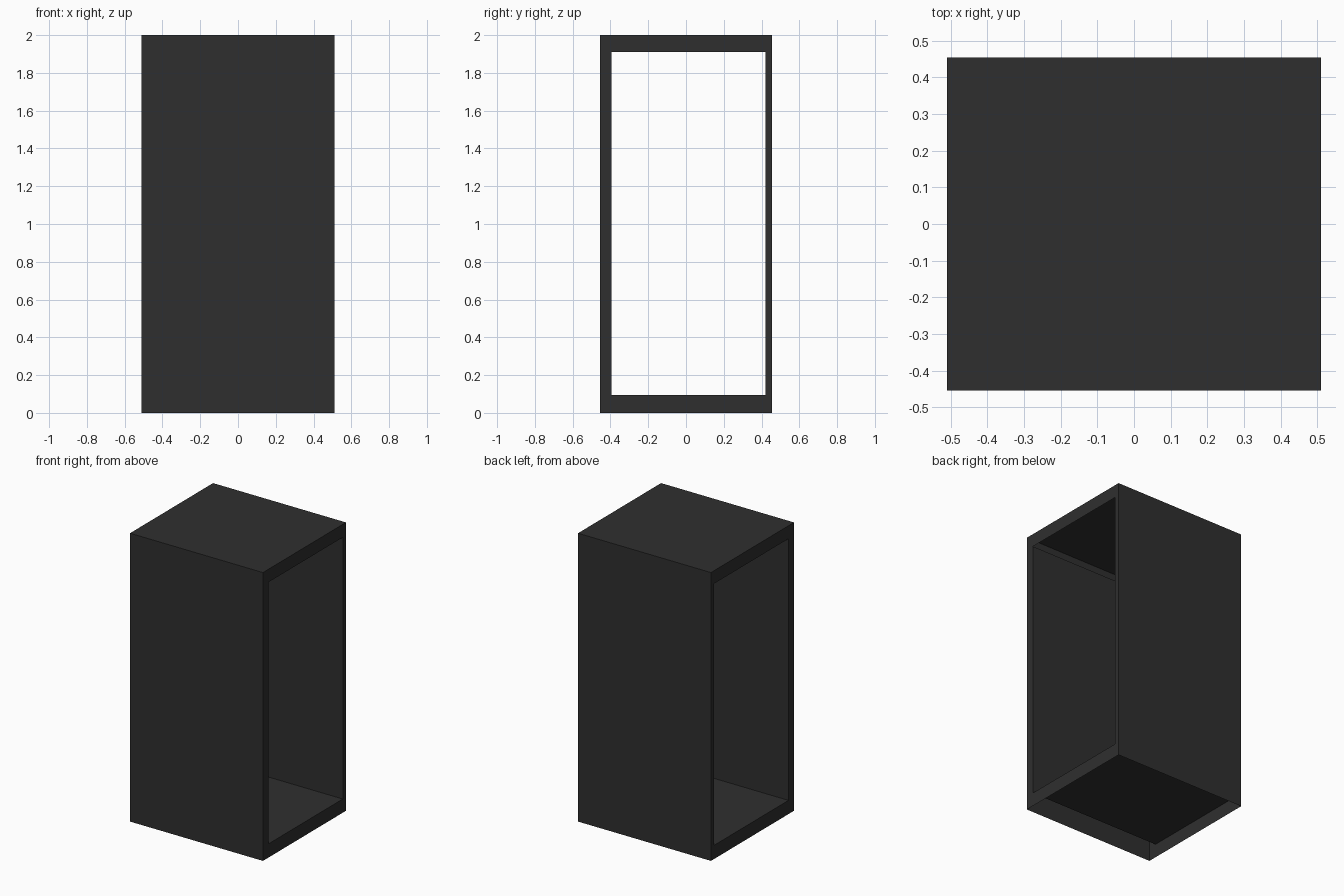
import bpy

if "Cube" in bpy.data.objects:
    bpy.data.objects.remove(bpy.data.objects["Cube"])

# Overall sizes: outer box, and the opening that runs through along x
X, Y0, Y1, Z0, Z1 = 0.51, -0.455, 0.455, 0.0, 2.0
A0, A1, B0, B1 = -0.395, 0.42, 0.095, 1.91

mat = bpy.data.materials.new("charcoal")
mat.diffuse_color = (0.028, 0.028, 0.028, 1)
mat.use_nodes = True
mat.node_tree.nodes["Principled BSDF"].inputs["Base Color"].default_value = mat.diffuse_color


def sheet(name, quads):
    """One object made of thin flat panels, each given by its four corners."""
    verts = [v for q in quads for v in q]
    faces = [tuple(range(i, i + 4)) for i in range(0, len(verts), 4)]
    mesh = bpy.data.meshes.new(name)
    mesh.from_pydata(verts, [], faces)
    mesh.materials.append(mat)
    obj = bpy.data.objects.new(name, mesh)
    bpy.context.collection.objects.link(obj)
    return obj


def wall(y, za, zb, side):
    """Upright panel along x, facing +y or -y."""
    q = [(-X, y, za), (X, y, za), (X, y, zb), (-X, y, zb)]
    return q if side < 0 else q[::-1]


def deck(ya, yb, z):
    """Level panel facing up."""
    return [(-X, ya, z), (X, ya, z), (X, yb, z), (-X, yb, z)]


# Outer skin: the underside is left open
sheet("front_panel", [wall(Y0, Z0, Z1, -1)])
sheet("back_panel", [wall(Y1, Z0, Z1, 1)])
sheet("top_panel", [deck(Y0, Y1, Z1)])

# Inner lining: two walls and a floor, open to the underside of the top
sheet("front_lining", [wall(A0, B0, B1, 1)])
sheet("back_lining", [wall(A1, B0, B1, -1)])
sheet("floor_panel", [deck(A0, A1, B0)])

# Flat frames closing the gap between skin and lining at each end
outer = [(Y0, Z0), (Y1, Z0), (Y1, Z1), (Y0, Z1)]
inner = [(A0, B0), (A1, B0), (A1, B1), (A0, B1)]
for name, x in (("right_frame", X), ("left_frame", -X)):
    quads = []
    for i in range(4):
        j = (i + 1) % 4
        q = [(x, *p) for p in (outer[i], outer[j], inner[j], inner[i])]
        quads.append(q if x > 0 else q[::-1])
    sheet(name, quads)
